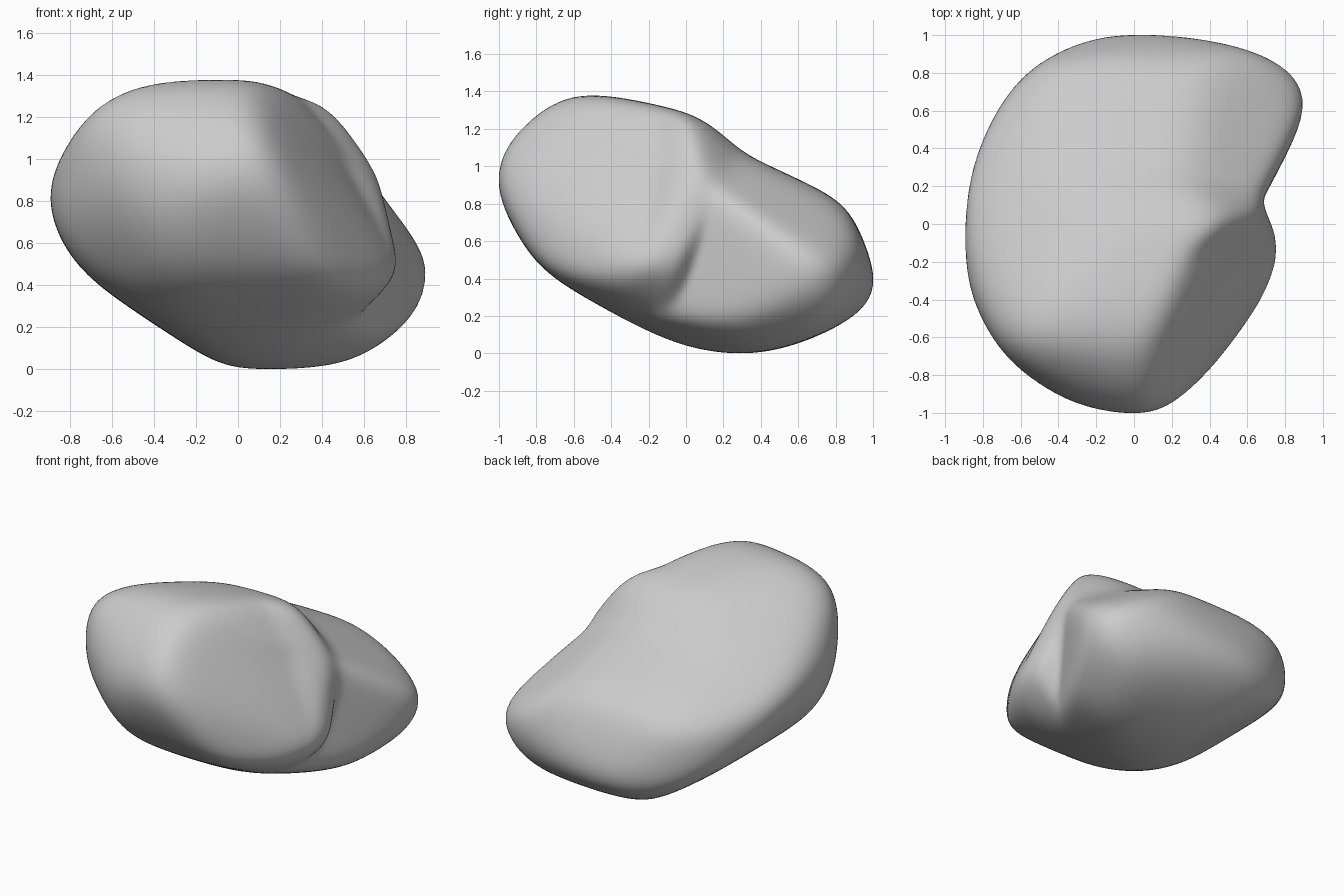
import bpy
import bmesh
from mathutils import Vector

cube = bpy.data.objects.get("Cube")
if cube:
    bpy.data.objects.remove(cube, do_unlink=True)

# Facets as (normal x, y, z, distance from the world origin).
# Facets that bound the whole stone: left flank, front, crown and underside
COMMON = [
    (-1, 0, 0, .89), (0, -1, 0, 1), (0, 0, 1, 1.38), (0, 0, -1, 0),
    (-.55, 0, -.84, .04), (-.85, 0, -.53, .39), (-.87, 0, .5, 1.24),
    (-.71, 0, .71, 1.37), (-.5, 0, .87, 1.42), (.4, 0, .92, 1.32),
    (0, -.87, .5, 1.38), (0, -.5, .87, 1.51), (0, .25, .97, 1.25),
    (0, -.85, -.53, .43), (0, -.5, -.87, .01), (0, -.25, -.97, -.04),
    (-.87, .5, 0, .93), (-.5, .87, 0, .99), (-.87, -.5, 0, .95),
    (-.5, -.87, 0, .99), (.5, -.87, 0, .93), (.8, -.35, .48, .97),
    (-.4, .4, .82, 1.15), (-.4, .5, -.77, .37), (-.6, -.6, -.53, .42),
    (-.25, -.75, .61, 1.43), (-.35, -.35, -.87, .02), (.35, -.35, -.87, .06),
]
# High front lobe: its side bump, overhang and the drop into the crease
FRONT_LOBE = [
    (1, 0, 0, .77), (.95, .3, 0, .68), (.3, .87, -.38, .03),
    (0, .7, .71, .96), (.7, 0, -.7, .21), (.8, 0, .6, 1.14),
    (.8, -.6, 0, .79), (.45, .75, .48, .84),
]
# The front lobe is hollowed along its side, leaving a raised ridge behind
HOLLOW = (.86, -.1, .5, .95)
RIDGE_FACE = (.55, -.75, .37, .78)
# Low back lobe: its sloping top, rounded end and belly
BACK_LOBE = [
    (1, 0, 0, .89), (0, 1, 0, 1), (.88, -.47, 0, .54), (.8, .6, 0, 1.14),
    (.4, .92, 0, 1.09), (.8, 0, .6, 1.07), (.5, .3, .81, 1.1),
    (0, .42, .91, 1.1), (0, .9, .44, 1.12), (.6, 0, -.8, .31),
    (.9, 0, -.44, .64), (0, .35, -.94, .16), (0, .7, -.7, .49),
    (.3, -.9, -.3, .36), (.25, .75, -.61, .63),
]
CORE = Vector((.05, 0, .6))
ROUNDING = 16     # higher gives tighter edges between facets
CREASE = 2        # higher gives a sharper crease between lobes


class Facet:
    """A plane bounding the stone, measured from the core."""

    def __init__(self, x, y, z, distance):
        normal = Vector((x, y, z))
        self.target = (distance - normal.dot(CORE)) / normal.length
        self.distance = self.target
        self.normal = normal.normalized()


def make_facets(rows):
    return [Facet(*row) for row in rows]


def push(direction, facets):
    """How strongly the facets hold back the surface along a direction."""
    return sum(max(0, facet.normal.dot(direction) / facet.distance) ** ROUNDING
               for facet in facets)


def surface(direction, shell, lobes):
    """Point, from the core, on the union of lobes trimmed by the shell."""
    pushes = [push(direction, lobe) for lobe in lobes]
    held = 0
    if min(pushes) > 1e-9:
        held = sum(p ** -CREASE for p in pushes) ** (-1 / CREASE)
    return direction * (push(direction, shell) + held) ** (-1 / ROUNDING)


def settle(group, directions, shell, lobes):
    """Move facets so the rounded surface just touches each intended plane."""
    points = [surface(d, shell, lobes) for d in directions]
    for facet in group:
        touch = max(facet.normal.dot(p) for p in points)
        facet.distance += .7 * (facet.target - touch)


def sphere(subdivisions):
    bm = bmesh.new()
    bmesh.ops.create_icosphere(bm, subdivisions=subdivisions, radius=1)
    return bm


# Facets of each lobe, settled together on a coarse set of directions
shell = make_facets(COMMON)
lobes = [make_facets(FRONT_LOBE + [HOLLOW]),
         make_facets(FRONT_LOBE + [RIDGE_FACE]),
         make_facets(BACK_LOBE)]
coarse = sphere(4)
directions = [v.co.normalized() for v in coarse.verts]
coarse.free()
for _ in range(7):
    for lobe in lobes:
        settle(lobe, directions, shell, [lobe])
    settle(shell, directions, shell, lobes)

# Stone surface: a fine sphere pushed out to the blended lobes
bm = sphere(6)
for v in bm.verts:
    v.co = CORE + surface(v.co.normalized(), shell, lobes)
for _ in range(4):
    bmesh.ops.smooth_vert(bm, verts=bm.verts, factor=.5, use_axis_x=True,
                          use_axis_y=True, use_axis_z=True)
for face in bm.faces:
    face.smooth = True

mesh = bpy.data.meshes.new("boulder")
bm.to_mesh(mesh)
bm.free()
boulder = bpy.data.objects.new("boulder", mesh)
bpy.context.collection.objects.link(boulder)

# Plain grey stone
stone = bpy.data.materials.new("stone_grey")
stone.use_nodes = True
colour = (.6, .6, .6, 1)
stone.diffuse_color = colour
stone.node_tree.nodes["Principled BSDF"].inputs["Base Color"].default_value = colour
mesh.materials.append(stone)
